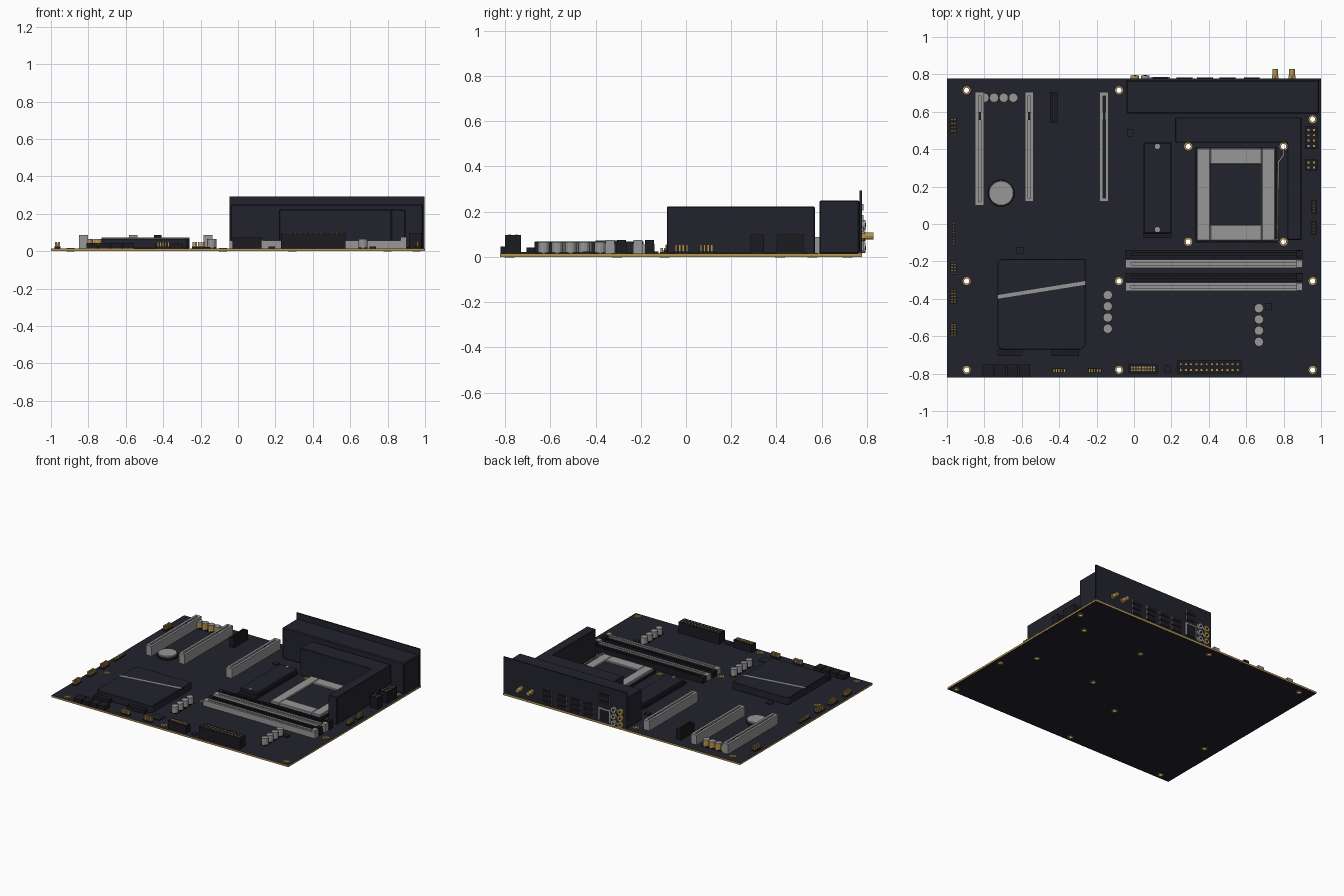
import bpy, bmesh, math
from mathutils import Matrix, Vector

cube = bpy.data.objects.get("Cube")
if cube:
    bpy.data.objects.remove(cube, do_unlink=True)


def material(name, r, g, b):
    m = bpy.data.materials.new(name)
    m.use_nodes = True
    m.diffuse_color = (r, g, b, 1)
    m.node_tree.nodes["Principled BSDF"].inputs["Base Color"].default_value = (r, g, b, 1)
    return m


NAVY = material("dark navy", .016, .016, .026)
BLACK = material("black plastic", .011, .011, .015)
GREY = material("light grey metal", .31, .31, .31)
GOLD = material("gold", .47, .3, .08)
TOP = .014  # upper face of the board


class Part:
    """Collects primitives into one mesh object."""

    def __init__(self, name, mat):
        self.name, self.mat, self.bm = name, mat, bmesh.new()

    def box(self, x0, x1, y0, y1, z0, z1):
        size = Matrix.Diagonal((x1 - x0, y1 - y0, z1 - z0, 1))
        mid = Matrix.Translation(((x0 + x1) / 2, (y0 + y1) / 2, (z0 + z1) / 2))
        bmesh.ops.create_cube(self.bm, size=1, matrix=mid @ size)
        return self

    def post(self, x, y, half, z0, z1):
        return self.box(x - half, x + half, y - half, y + half, z0, z1)

    def rod(self, centre, radius, length, along_y=False, sides=12):
        turn = Matrix.Rotation(math.pi / 2 if along_y else 0, 4, "X")
        bmesh.ops.create_cone(self.bm, cap_ends=True, segments=sides, radius1=radius,
                              radius2=radius, depth=length,
                              matrix=Matrix.Translation(centre) @ turn)
        return self

    def prism(self, points, z0, z1):
        face = self.bm.faces.new([self.bm.verts.new((x, y, z0)) for x, y in points])
        out = bmesh.ops.extrude_face_region(self.bm, geom=[face])["geom"]
        moved = [v for v in out if isinstance(v, bmesh.types.BMVert)]
        bmesh.ops.translate(self.bm, verts=moved, vec=(0, 0, z1 - z0))
        bmesh.ops.recalc_face_normals(self.bm, faces=self.bm.faces)
        return self

    def done(self, chamfer=0):
        mesh = bpy.data.meshes.new(self.name)
        self.bm.to_mesh(mesh)
        self.bm.free()
        mesh.materials.append(self.mat)
        obj = bpy.data.objects.new(self.name, mesh)
        bpy.context.collection.objects.link(obj)
        if chamfer:
            mod = obj.modifiers.new("chamfer", "BEVEL")
            mod.width, mod.segments = chamfer, 1
        return obj


def spread(a, b, n):
    return [a + (b - a) * i / max(n - 1, 1) for i in range(n)]


def frame(part, x0, x1, y0, y1, wx, wy, z0, z1):
    """Four walls around a rectangular opening."""
    part.box(x0, x0 + wx, y0, y1, z0, z1).box(x1 - wx, x1, y0, y1, z0, z1)
    part.box(x0 + wx, x1 - wx, y0, y0 + wy, z0, z1)
    part.box(x0 + wx, x1 - wx, y1 - wy, y1, z0, z1)
    return part


# Board with drilled mounting holes and gold edges
case_holes = [(x, y) for x in (-.895, -.08, .955) for y in (-.78, -.305, .715)]
case_holes[-1] = (.955, .56)
cooler_holes = [(x, y) for x in (.29, .80) for y in (-.095, .415)]
holes = case_holes + cooler_holes


def drilled(part, radius):
    board, drill = part.done(), Part("drill", GOLD)
    for x, y in holes:
        drill.rod((x, y, 0), radius, .2)
    cutter = drill.done()
    cutter.hide_render = True
    mod = board.modifiers.new("holes", "BOOLEAN")
    mod.operation, mod.object, mod.solver = "DIFFERENCE", cutter, "EXACT"
    bpy.context.view_layer.objects.active = board
    bpy.ops.object.modifier_apply(modifier=mod.name)
    bpy.data.objects.remove(cutter, do_unlink=True)
    return board


board = drilled(Part("board", NAVY).box(-1, 1, -.822, .778, 0, TOP), .014)
if len(board.data.materials) < 2:
    board.data.materials.append(GOLD)
board.data.materials[1] = GOLD
for face in board.data.polygons:
    face.material_index = int(abs(face.normal.z) < .5)
rings = Part("hole_rings", GOLD)
for x, y in holes:
    rings.rod((x, y, TOP / 2), .022, TOP + .005)
drilled(rings, .0145)

# Rear connector cover and shield
Part("rear_cover", NAVY).box(-.04, .99, .59, .768, TOP, .25).done(.006)
Part("rear_shield", NAVY).box(-.045, .997, .768, .778, TOP, .293).done()

# Rear ports: stacked sockets, network jack, audio jacks, antenna posts
shells, mouths = Part("port_shells", GREY), Part("port_mouths", BLACK)


def port(x, z, w, h, rim=.005):
    frame_y = (.776, .786)
    shells.box(x - w, x - w + rim, *frame_y, z - h, z + h)
    shells.box(x + w - rim, x + w, *frame_y, z - h, z + h)
    mouths.box(x - w + rim, x + w - rim, .776, .784, z - h, z + h)


for x in (.63, .50, .38, .27):
    for z in (.04, .08, .12):
        port(x, z, .042, .013, .003)
for z in (.17, .22):
    port(.14, z, .042, .015, .003)
port(.14, .08, .052, .05, .012)
shells.box(.09, .19, .776, .787, .118, .13)
shells.done()
mouths.done()
jack_mats = (GREY, GOLD)
for col, x in enumerate((.06, .005)):
    jacks, bores = Part("audio_jacks", jack_mats[col]), Part("jack_bores", BLACK)
    for z in (.04, .09, .14):
        jacks.rod((x, .784, z), .023, .02, True)
        bores.rod((x, .79, z), .009, .012, True)
    jacks.done()
    bores.done()
antenna = Part("antenna_posts", GOLD)
for x in (.755, .845):
    antenna.rod((x, .785, .092), .021, .016, True, 6).rod((x, .805, .092), .015, .05, True)
antenna.done()

# L-shaped power heatsink and drive cover
sink = [(.22, .57), (.22, .435), (.82, .435), (.82, -.085), (.895, -.085), (.895, .57)]
Part("power_heatsink", NAVY).prism(sink, TOP, .223).done(.004)
Part("drive_base", BLACK).box(.05, .2, -.075, .435, TOP, .03).done()
Part("drive_cover", NAVY).box(.05, .2, -.05, .435, .03, .058).done(.005)
screws = Part("drive_screws", GREY)
for y in (-.03, .415):
    screws.rod((.125, y, .058), .014, .01)
screws.done()

# Chipset heatsink with a diagonal stripe
l, r, b, t, c = -.73, -.26, -.67, -.187, .02
Part("chipset_heatsink", NAVY).prism(
    [(l + c, b), (r - c, b), (r, b + c), (r, t), (l + c, t), (l, t - c), (l, b + c)],
    TOP, .069).done(.003)
Part("chipset_stripe", GREY).prism(
    [(l, -.4), (r, -.325), (r, -.305), (l, -.38)], .069, .072).done()

# Processor socket, retaining frame and lever
Part("socket_base", BLACK).box(.325, .765, -.1, .41, TOP, .03).done()
frame(Part("socket_frame", GREY), .335, .755, -.09, .405, .072, .085, .03, .052).done(.004)
Part("socket_contacts", NAVY).box(.405, .685, -.01, .325, .03, .04).done()
path = bpy.data.curves.new("socket_lever", "CURVE")
path.dimensions, path.bevel_depth, path.bevel_resolution = "3D", .006, 1
line = path.splines.new("POLY")
stops = [(.745, -.085), (.768, -.085), (.772, .33), (.80, .37), (.80, .4)]
line.points.add(len(stops) - 1)
for p, (x, y) in zip(line.points, stops):
    p.co = (x, y, .05, 1)
path.materials.append(GREY)
bpy.context.collection.objects.link(bpy.data.objects.new("socket_lever", path))

# Memory slots in alternating colours, with end latches
for i, y in enumerate((-.162, -.213, -.285, -.336)):
    mat = GREY if i % 2 else BLACK
    slot = Part("memory_slot", mat).box(-.045, .9, y - .022, y + .022, TOP, .042)
    frame(slot, -.045, .9, y - .022, y + .022, .03, .016, .042, .057)
    slot.box(.868, .9, y - .02, y + .02, .057, .075).done()

# Expansion slots
for x, y0, floor in ((-.16, .12, BLACK), (-.56, .12, GREY), (-.825, .1, GREY)):
    frame(Part("expansion_slot", GREY), x - .024, x + .024, y0, .705,
          .017, .02, TOP, .088).done()
    Part("slot_floor", floor).box(x - .01, x + .01, y0 + .01, .7, TOP, .07).done()
    Part("slot_key", BLACK).box(x - .007, x + .007, .555, .6, .07, .087).done()
frame(Part("short_slot", BLACK), -.45, -.41, .54, .705, .014, .015, TOP, .088).done()

# Capacitors
def capacitors(spots, mat):
    cans, feet, lids = Part("capacitors", mat), Part("capacitor_feet", BLACK), Part("capacitor_lids", GREY)
    for x, y in spots:
        cans.rod((x, y, .039), .025, .05)
        lids.rod((x, y, .065), .024, .003)
        feet.post(x, y, .024, TOP, .02)
    for p in (cans, feet, lids):
        p.done()


capacitors([(-.14, y) for y in spread(-.38, -.56, 4)], GREY)
capacitors([(.668, y) for y in spread(-.45, -.63, 4)], GREY)
capacitors([(x, .675) for x in spread(-.8, -.645, 4)], GOLD)

# Coin battery in its holder
Part("battery_holder", BLACK).rod((-.71, .165, .022), .073, .018, sides=32).done()
Part("battery", GREY).rod((-.71, .165, .036), .067, .014, sides=32).done(.003)


# Headers: a plastic base with a grid of gold pins
def header(name, x0, x1, y0, y1, nx, ny, base, tip, inset=.011):
    Part(name, BLACK).box(x0, x1, y0, y1, TOP, base).done()
    pins = Part(name + "_pins", GOLD)
    for x in spread(x0 + inset, x1 - inset, nx):
        for y in spread(y0 + inset, y1 - inset, ny):
            pins.post(x, y, .005, TOP, tip)
    pins.done()


header("main_power", .23, .575, -.8, -.73, 12, 2, .096, .099, .02)
header("board_power", .915, .98, .4, .52, 2, 4, .098, .101, .017)
header("extra_power", .915, .98, .285, .345, 2, 2, .098, .101, .017)
header("front_panel_port", -.03, .125, -.8, -.75, 9, 2, .072, .075, .018)
for y0, y1, n in ((.49, .565, 4), (-.27, -.195, 5), (-.425, -.35, 5), (-.6, -.53, 5)):
    header("side_header", -.98, -.95, y0, y1, 2, n, .024, .05, .007)
header("side_strip", -.972, -.955, -.115, .01, 1, 8, .022, .04, .008)
for y0 in (.055, -.055):
    header("fan_header", .95, .975, y0, y0 + .07, 1, 4, .024, .055)
for x0 in (-.435, -.245):
    header("front_header", x0, x0 + .07, -.795, -.77, 5, 2, .024, .05, .007)

# Edge connectors and chips
edge = Part("drive_connectors", BLACK)
for x in spread(-.81, -.615, 4):
    edge.box(x, x + .06, -.82, -.75, TOP, .045)
for x0, x1 in ((-.73, -.595), (-.44, -.295)):
    edge.box(x0, x1, -.705, -.67, TOP, .042)
edge.done()
chips = Part("chips", NAVY).box(-.225, -.15, -.735, -.665, TOP, .022)
for x, y in ((-.61, -.14), (-.02, .487), (.18, -.775), (.72, -.44)):
    chips.post(x, y, .018, TOP, .024)
chips.done()
